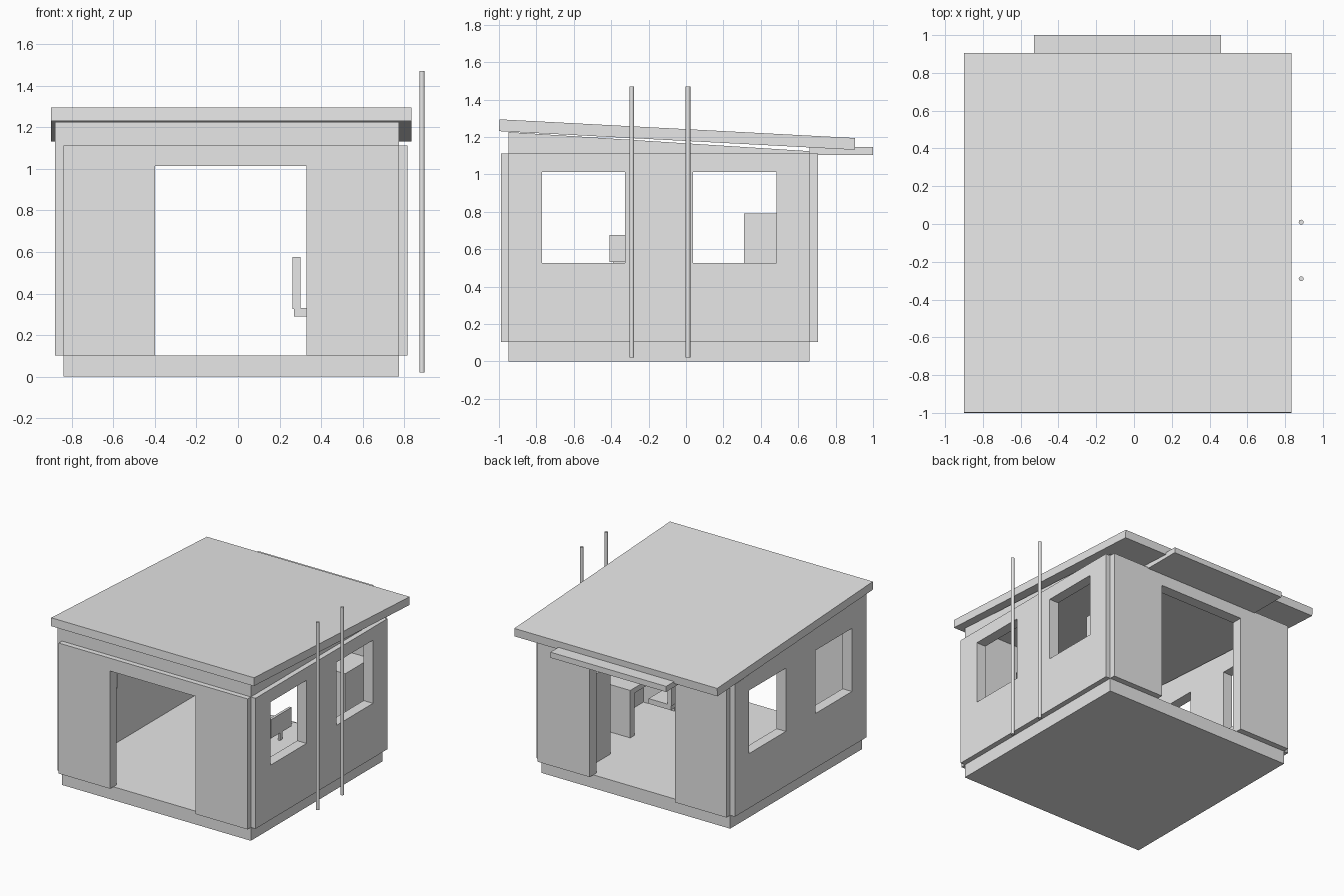
import bpy, bmesh, math
from mathutils import Matrix

if "Cube" in bpy.data.objects:
    bpy.data.objects.remove(bpy.data.objects["Cube"])

grey = bpy.data.materials.new("plain_grey")
grey.diffuse_color = (0.8, 0.8, 0.8, 1)
grey.use_nodes = True
grey.node_tree.nodes["Principled BSDF"].inputs["Base Color"].default_value = grey.diffuse_color


def add_object(name, bm):
    mesh = bpy.data.meshes.new(name)
    bm.to_mesh(mesh)
    bm.free()
    mesh.materials.append(grey)
    ob = bpy.data.objects.new(name, mesh)
    bpy.context.collection.objects.link(ob)
    return ob


def roof_line(y):
    """Height of the sloping wall tops."""
    return 1.226 - 0.0634 * (y + 0.95)


def box(name, x, y, z, sloped=False):
    """Box from (min, max) ranges, optionally with a top that follows the roof."""
    bm = bmesh.new()
    bmesh.ops.create_cube(bm, size=1)
    for v in bm.verts:
        top = v.co.z > 0
        v.co = (x[v.co.x > 0], y[v.co.y > 0], z[top])
        if sloped and top:
            v.co.z = roof_line(v.co.y)
    return add_object(name, bm)


def cutter(name, x, y, z):
    ob = box(name, x, y, z)
    ob.hide_render = True
    ob.display_type = 'WIRE'
    return ob


def cut(ob, cutters):
    for c in cutters:
        mod = ob.modifiers.new(c.name, 'BOOLEAN')
        mod.operation = 'DIFFERENCE'
        mod.solver = 'EXACT'
        mod.object = c


# Opening cutters: doors run front to back, windows run side to side
door = cutter("door_cutter", (-0.40, 0.33), (-1.3, 1.3), (0.0, 1.013))
windows = [cutter("front_window_cutter", (-1.3, 1.3), (-0.77, -0.327), (0.525, 1.013)),
           cutter("rear_window_cutter", (-1.3, 1.3), (0.037, 0.485), (0.525, 1.013))]
room = cutter("room_cutter", (-0.80, 0.735), (-0.91, 0.62), (0.0, 1.5))

# Floor slab and inner wall shell
X, Y = (-0.84, 0.775), (-0.95, 0.66)
box("floor_slab", X, Y, (0.0, 0.103))
shell = box("inner_walls", X, Y, (0.103, 1.2), sloped=True)
cut(shell, [room, door] + windows)

# Outer cladding panels
H = (0.103, 1.112)
cut(box("front_cladding", X, (-0.99, -0.95), H), [door])
cut(box("back_cladding", X, (0.66, 0.705), H), [door])
cut(box("right_cladding", (0.775, 0.815), Y, H), windows)
cut(box("left_cladding", (-0.88, -0.84), Y, H, sloped=True), windows)

# Tilted roof slab and rear canopy
angle = math.atan2(0.1, 1.905)
roof = box("roof", (-0.90, 0.835), (0.0, 1.904), (0.0, 0.063))
roof.data.transform(Matrix.Translation((0, -1.0, 1.231)) @ Matrix.Rotation(-angle, 4, 'X'))
box("rear_canopy", (-0.53, 0.46), (0.66, 1.0), (1.104, 1.147))

# Slim poles beside the right wall
for i, y in enumerate((-0.29, 0.01)):
    bm = bmesh.new()
    bmesh.ops.create_cone(bm, cap_ends=True, segments=12, radius1=0.013, radius2=0.013,
                          depth=1.45, matrix=Matrix.Translation((0.885, y, 0.745)))
    pole = add_object("pole_%d" % (i + 1), bm)
    for p in pole.data.polygons:
        p.use_smooth = len(p.vertices) == 4
    pole.data.set_sharp_from_angle(angle=math.radians(40))

# Desk against the right wall
box("desk_top", (0.47, 0.735), (-0.58, 0.01), (0.43, 0.47))
for name, y in (("desk_front_leg", (-0.58, -0.53)), ("desk_rear_leg", (-0.04, 0.01))):
    box(name, (0.47, 0.735), y, (0.103, 0.43))

# Screen on the desk
box("screen", (0.55, 0.57), (-0.41, -0.16), (0.53, 0.675))
box("screen_stand", (0.552, 0.568), (-0.30, -0.27), (0.47, 0.53))

# Chair facing the desk
box("chair_seat", (0.27, 0.46), (-0.39, -0.20), (0.29, 0.33))
box("chair_back", (0.263, 0.30), (-0.39, -0.20), (0.325, 0.575))

# Cabinet in the rear corner
box("cabinet", (0.43, 0.70), (0.31, 0.62), (0.103, 0.79))
